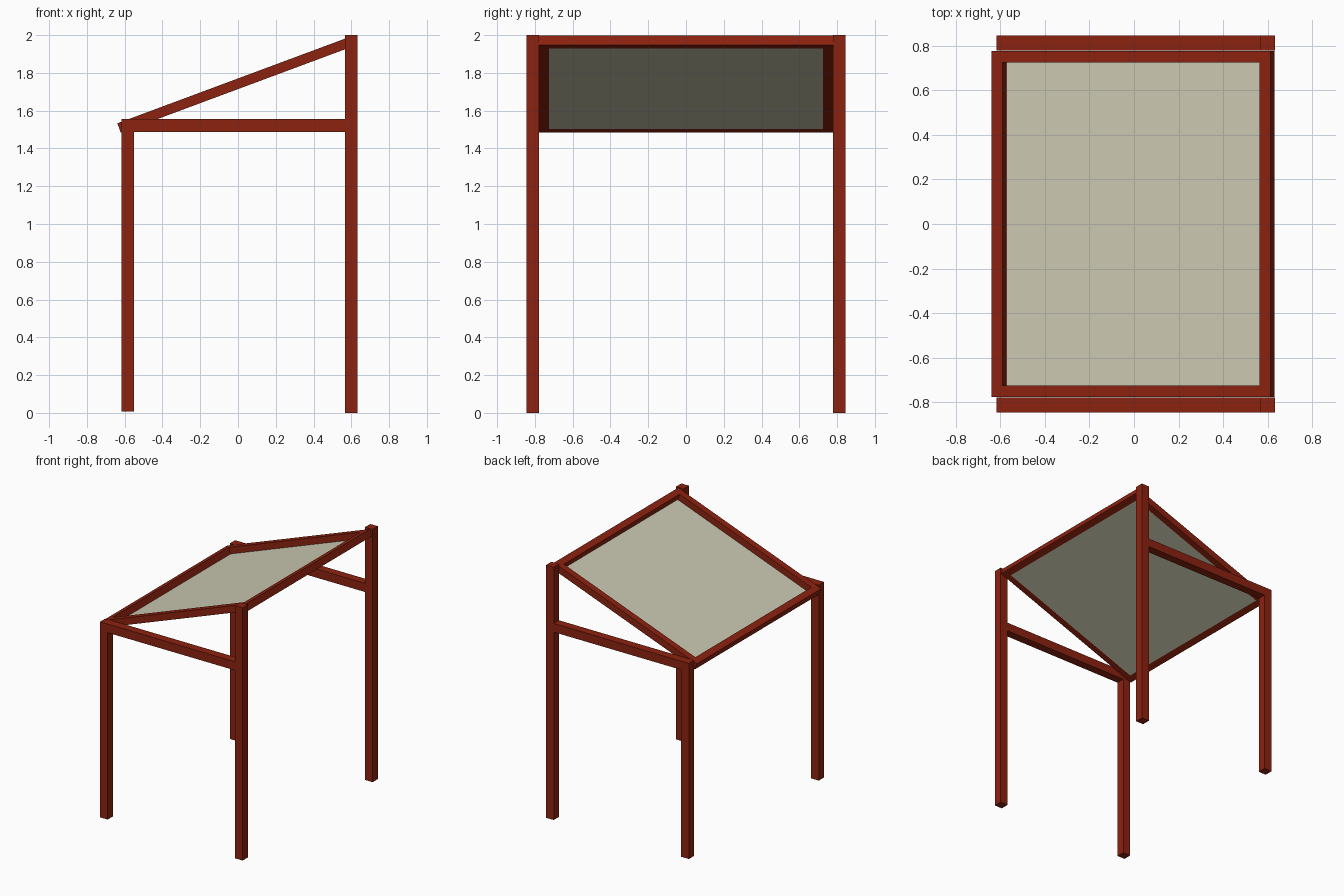
import bpy
import math
from mathutils import Matrix, Vector

if "Cube" in bpy.data.objects:
    bpy.data.objects.remove(bpy.data.objects["Cube"])


def material(name, rgb):
    m = bpy.data.materials.new(name)
    m.diffuse_color = (*rgb, 1)
    m.use_nodes = True
    m.node_tree.nodes["Principled BSDF"].inputs["Base Color"].default_value = m.diffuse_color
    return m


red = material("red brown timber", (0.26, 0.016, 0.005))
cream = material("cream panel", (0.60, 0.58, 0.44))


def box(name, lo, hi, mat, frame=Matrix.Identity(4)):
    """Box between two corners, placed in the given local frame."""
    lo, hi = Vector(lo), Vector(hi)
    bpy.ops.mesh.primitive_cube_add(size=1)
    ob = bpy.context.object
    ob.name = name
    size = hi - lo
    ob.data.transform(frame @ Matrix.Translation((lo + hi) / 2)
                      @ Matrix.Diagonal((*size, 1)))
    ob.data.materials.append(mat)
    return ob


# posts and horizontal side rails, on both sides
for side, y0, y1 in (("front", -0.845, -0.779), ("back", 0.779, 0.845)):
    box(side + "_tall_post", (0.566, y0, 0), (0.633, y1, 2.0), red)
    box(side + "_short_post", (-0.617, y0, 0.008), (-0.55, y1, 1.487), red)
    box(side + "_side_rail", (-0.617, y0, 1.487), (0.566, y1, 1.555), red)

# sloping roof frame: local x runs up the slope, z=0 is its top face
tilt = math.radians(20.4)
slope = (Matrix.Translation((-0.639, 0, 1.533))
         @ Matrix.Rotation(-tilt, 4, 'Y'))
length = 1.251 / math.cos(tilt)
w, t, hy = 0.053, 0.053, 0.777
box("roof_low_bar", (0, -hy, -t), (w, hy, 0), red, slope)
box("roof_high_bar", (length - w, -hy, -t), (length, hy, 0), red, slope)
for side, s in (("front", -1), ("back", 1)):
    ya, yb = sorted((s * hy, s * (hy - w)))
    box("roof_" + side + "_bar", (w, ya, -t), (length - w, yb, 0), red, slope)

# thin panel set in the bottom of the frame
box("roof_panel", (w, -hy + w, -t), (length - w, hy - w, -t + 0.003),
    cream, slope)
